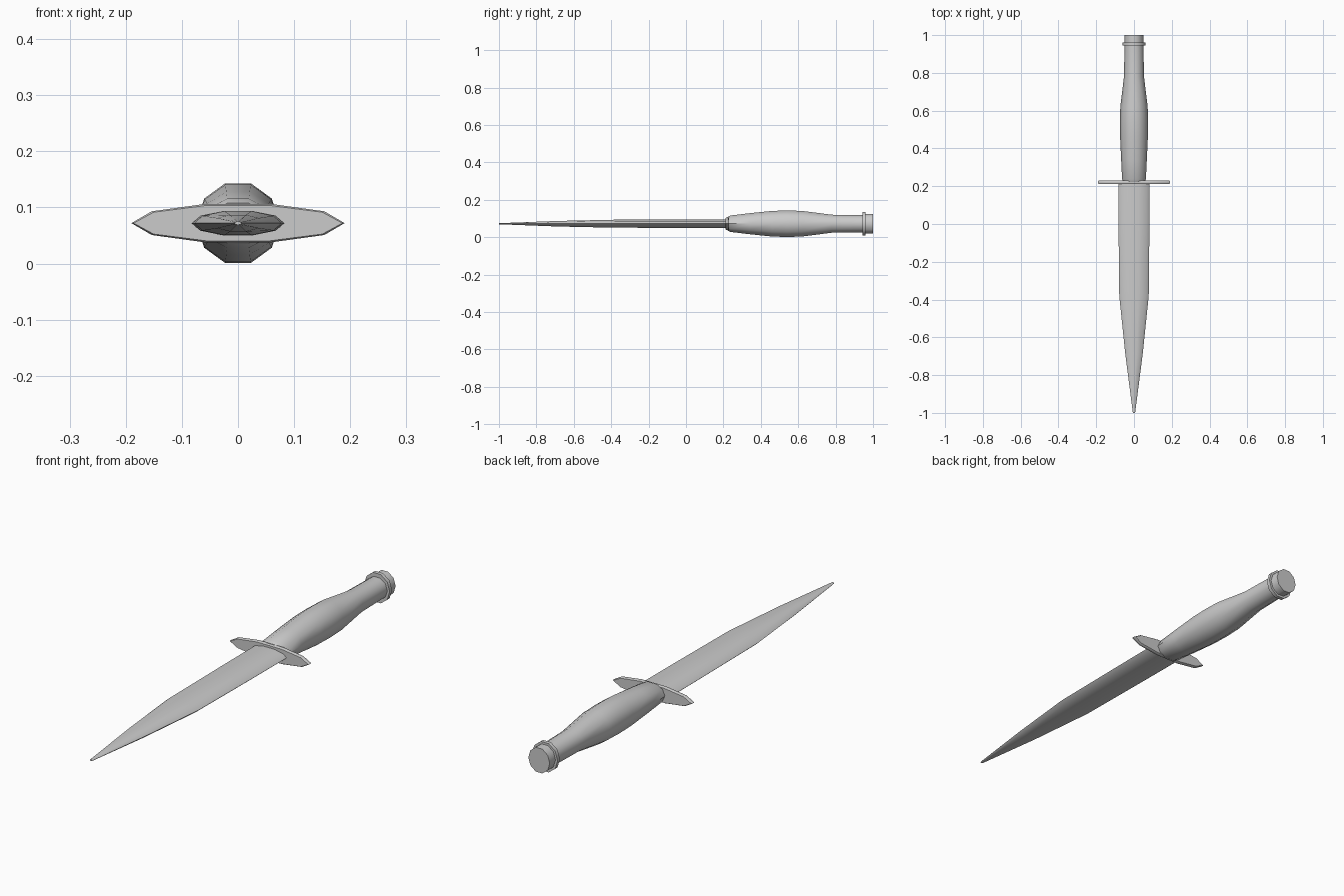
import bpy, bmesh
from math import cos, sin, pi, radians

if "Cube" in bpy.data.objects:
    bpy.data.objects.remove(bpy.data.objects["Cube"])

SIDES = 10
AXIS_Z = 0.072


def loft(name, sections, angle=40):
    """Ten-sided body along y; each section is (y, x radius, z radius)."""
    bm = bmesh.new()
    rings = []
    for y, rx, rz in sections:
        rings.append([bm.verts.new((rx * cos(2 * pi * i / SIDES), y,
                                    AXIS_Z + rz * sin(2 * pi * i / SIDES)))
                      for i in range(SIDES)])
    for a, b in zip(rings, rings[1:]):
        for i in range(SIDES):
            j = (i + 1) % SIDES
            bm.faces.new((a[i], a[j], b[j], b[i]))
    bm.faces.new(rings[0])
    bm.faces.new(rings[-1])
    bmesh.ops.recalc_face_normals(bm, faces=bm.faces)
    mesh = bpy.data.meshes.new(name)
    bm.to_mesh(mesh)
    bm.free()
    obj = bpy.data.objects.new(name, mesh)
    bpy.context.collection.objects.link(obj)
    bpy.ops.object.select_all(action='DESELECT')
    obj.select_set(True)
    bpy.context.view_layer.objects.active = obj
    bpy.ops.object.shade_smooth_by_angle(angle=radians(angle))
    return obj


# Tapering blade
loft("blade", [(-1.0, 0.006, 0.003), (-0.69, 0.046, 0.0155),
               (-0.38, 0.078, 0.0225), (0.0, 0.082, 0.023),
               (0.216, 0.083, 0.023)])

# Thin flattened cross guard
loft("guard", [(0.212, 0.186, 0.033), (0.216, 0.19, 0.036),
               (0.226, 0.19, 0.036), (0.23, 0.186, 0.033)])

# Swelling grip
loft("grip", [(0.222, 0.058, 0.038), (0.237, 0.063, 0.046),
              (0.34, 0.068, 0.059), (0.46, 0.0735, 0.072),
              (0.54, 0.0745, 0.0745), (0.62, 0.0725, 0.072),
              (0.78, 0.053, 0.0505), (0.95, 0.050, 0.048)])

# Raised collar and end cap
loft("pommel_collar", [(0.945, 0.061, 0.065), (0.961, 0.061, 0.065)])
loft("pommel_cap", [(0.955, 0.051, 0.055), (1.0, 0.051, 0.055)])
